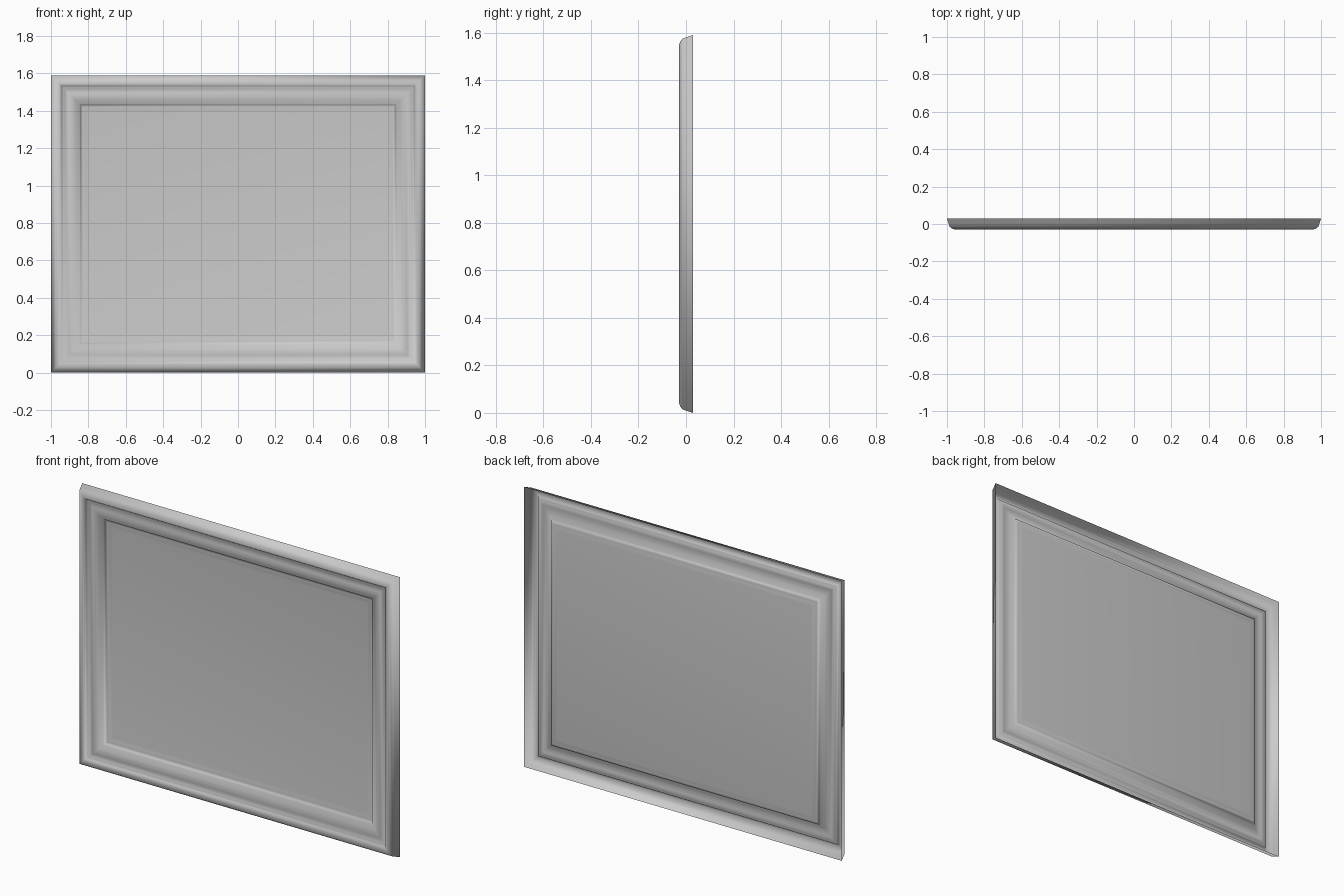
import bpy, bmesh

if "Cube" in bpy.data.objects:
    bpy.data.objects.remove(bpy.data.objects["Cube"])

W, H = 1.0, 1.59  # half width, full height

# moulding cross-section: (inset from outer edge, y depth), outside to panel
PROFILE = [(0, .029), (.008, .005), (.015, -.015), (.028, -.025), (.042, -.029),
           (.052, -.027), (.058, -.018), (.066, -.016), (.074, -.012), (.08, -.010),
           (.095, -.014), (.115, -.014), (.132, -.008), (.142, -.002),
           (.153, .000), (.157, .011), (.17, .012), (.185, .016), (.2, .018)]


def ring(bm, inset, y):
    x, lo, hi = W - inset, inset, H - inset
    return [bm.verts.new(p) for p in ((-x, y, lo), (x, y, lo), (x, y, hi), (-x, y, hi))]


bm = bmesh.new()

# moulded border: nested rectangles bridged together
rings = [ring(bm, i, y) for i, y in PROFILE]
for a, b in zip(rings, rings[1:]):
    for k in range(4):
        n = (k + 1) % 4
        bm.faces.new((a[k], a[n], b[n], b[k]))

# recessed panel
bm.faces.new(rings[-1])

for f in bm.faces:
    f.smooth = True
mesh = bpy.data.meshes.new("picture_frame")
bm.to_mesh(mesh)
bm.free()
frame = bpy.data.objects.new("picture_frame", mesh)
bpy.context.collection.objects.link(frame)
